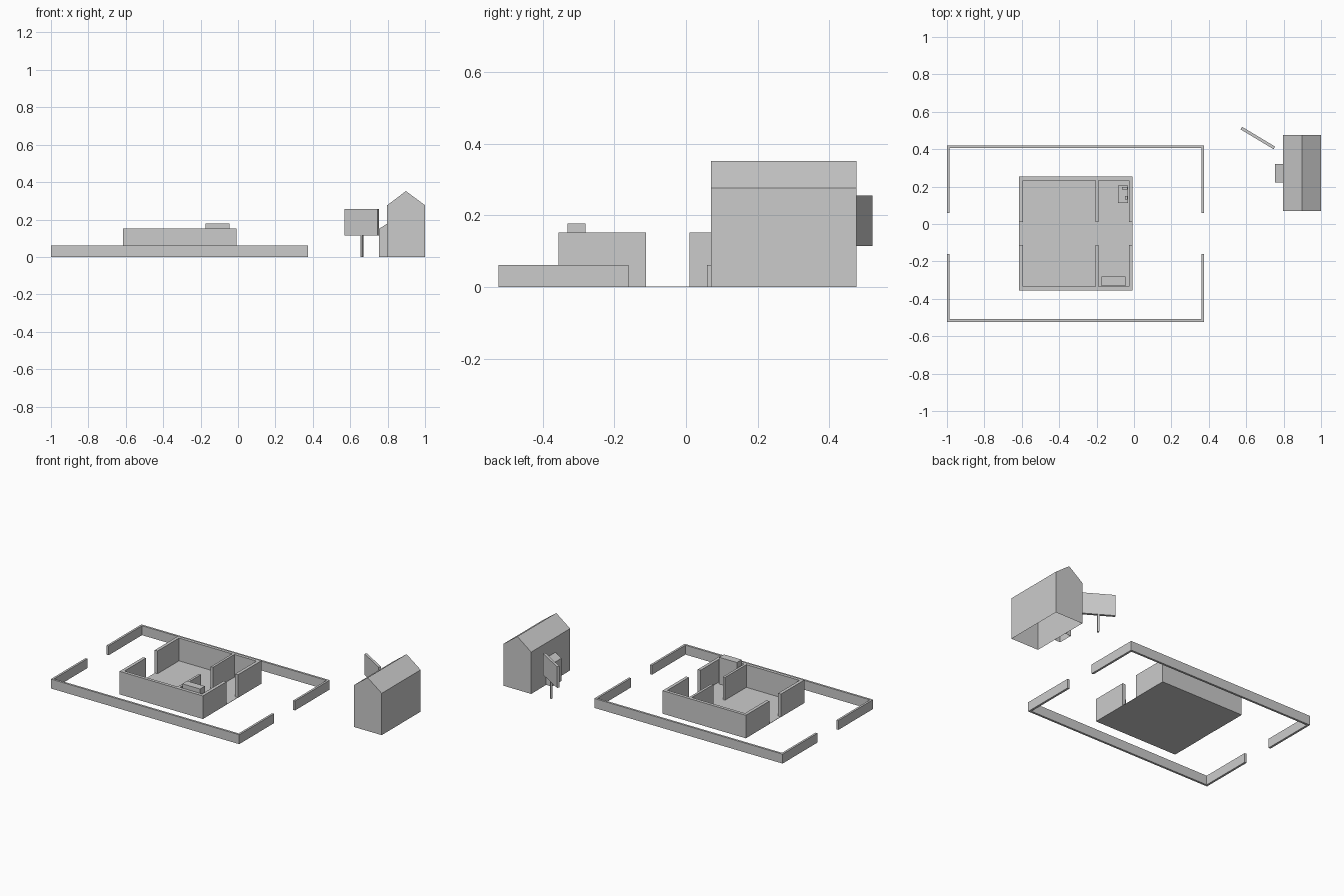
import bpy, bmesh, math
from mathutils import Matrix, Vector

if "Cube" in bpy.data.objects:
    bpy.data.objects.remove(bpy.data.objects["Cube"])

MID_Y = -0.051   # symmetry line of the house and the yard wall


def finish(name, bm):
    bmesh.ops.recalc_face_normals(bm, faces=bm.faces)
    mesh = bpy.data.meshes.new(name)
    bm.to_mesh(mesh)
    bm.free()
    ob = bpy.data.objects.new(name, mesh)
    bpy.context.collection.objects.link(ob)
    return ob


def extrude(name, points, vector, open_bottom=False):
    bm = bmesh.new()
    face = bm.faces.new([bm.verts.new(p) for p in points])
    res = bmesh.ops.extrude_face_region(bm, geom=[face], use_keep_orig=True)
    verts = [v for v in res["geom"] if isinstance(v, bmesh.types.BMVert)]
    bmesh.ops.translate(bm, verts=verts, vec=Vector(vector))
    bmesh.ops.recalc_face_normals(bm, faces=bm.faces)
    if open_bottom:
        low = [f for f in bm.faces if all(v.co.z < 1e-4 for v in f.verts)]
        bmesh.ops.delete(bm, geom=low, context="FACES_ONLY")
    return finish(name, bm)


def box(name, x0, x1, y0, y1, z0, z1):
    return extrude(name, [(x0, y0, z0), (x1, y0, z0), (x1, y1, z0), (x0, y1, z0)],
                   (0, 0, z1 - z0))


def comb_walls(name, posts, half_depth, gap, t, height):
    """Long wall with short return walls; posts are (x0, x1) of each return."""
    for side, label in ((-1, "front"), (1, "back")):
        outer, inner, end = (MID_Y + side * d for d in (half_depth, half_depth - t, gap))
        pts = [(posts[0][0], outer), (posts[-1][1], outer)]
        for i, (x0, x1) in enumerate(reversed(posts)):
            if i > 0:
                pts.append((x1, inner))
            pts += [(x1, end), (x0, end)]
            if i < len(posts) - 1:
                pts.append((x0, inner))
        extrude(f"{label}_{name}", [(x, y, 0) for x, y in pts], (0, 0, height))


# Low yard wall with a gap at each end
comb_walls("yard_wall", [(-1, -0.986), (0.361, 0.375)], 0.472, 0.11, 0.014, 0.062)

# Roofless house: walls, partition and floor
comb_walls("house_wall", [(-0.615, -0.594), (-0.206, -0.19), (-0.028, -0.007)],
           0.305, 0.061, 0.021, 0.152)
box("house_floor", -0.614, -0.008, MID_Y - 0.304, MID_Y + 0.304, 0, 0.002)

# Furniture
box("cupboard", -0.175, -0.045, -0.331, -0.281, 0.002, 0.178)
box("desk_top", -0.086, -0.032, 0.112, 0.207, 0.05, 0.056)
for i, x in enumerate((-0.084, -0.04)):
    for j, y in enumerate((0.114, 0.199)):
        box(f"desk_leg_{i}_{j}", x, x + 0.006, y, y + 0.006, 0.002, 0.05)
box("desk_box", -0.064, -0.035, 0.184, 0.199, 0.056, 0.066)
box("desk_jar", -0.049, -0.035, 0.131, 0.151, 0.056, 0.078)

# Gabled shed and its lean-to porch, both open underneath
extrude("shed", [(0.797, 0.07, 0), (1, 0.07, 0), (1, 0.07, 0.276),
                 (0.898, 0.07, 0.352), (0.797, 0.07, 0.276)], (0, 0.406, 0), True)
extrude("porch", [(0.754, 0.222, 0), (0.797, 0.222, 0), (0.797, 0.222, 0.178),
                  (0.754, 0.222, 0.15)], (0, 0.098, 0), True)

# Angled sign on a post
turn = Matrix.Translation((0.662, 0.46, 0)) @ Matrix.Rotation(math.radians(-31), 4, "Z")
for part in (box("sign_panel", -0.103, 0.103, -0.008, 0.008, 0.115, 0.255),
             box("sign_post", -0.006, 0.006, -0.006, 0.006, 0, 0.116)):
    part.data.transform(turn)
